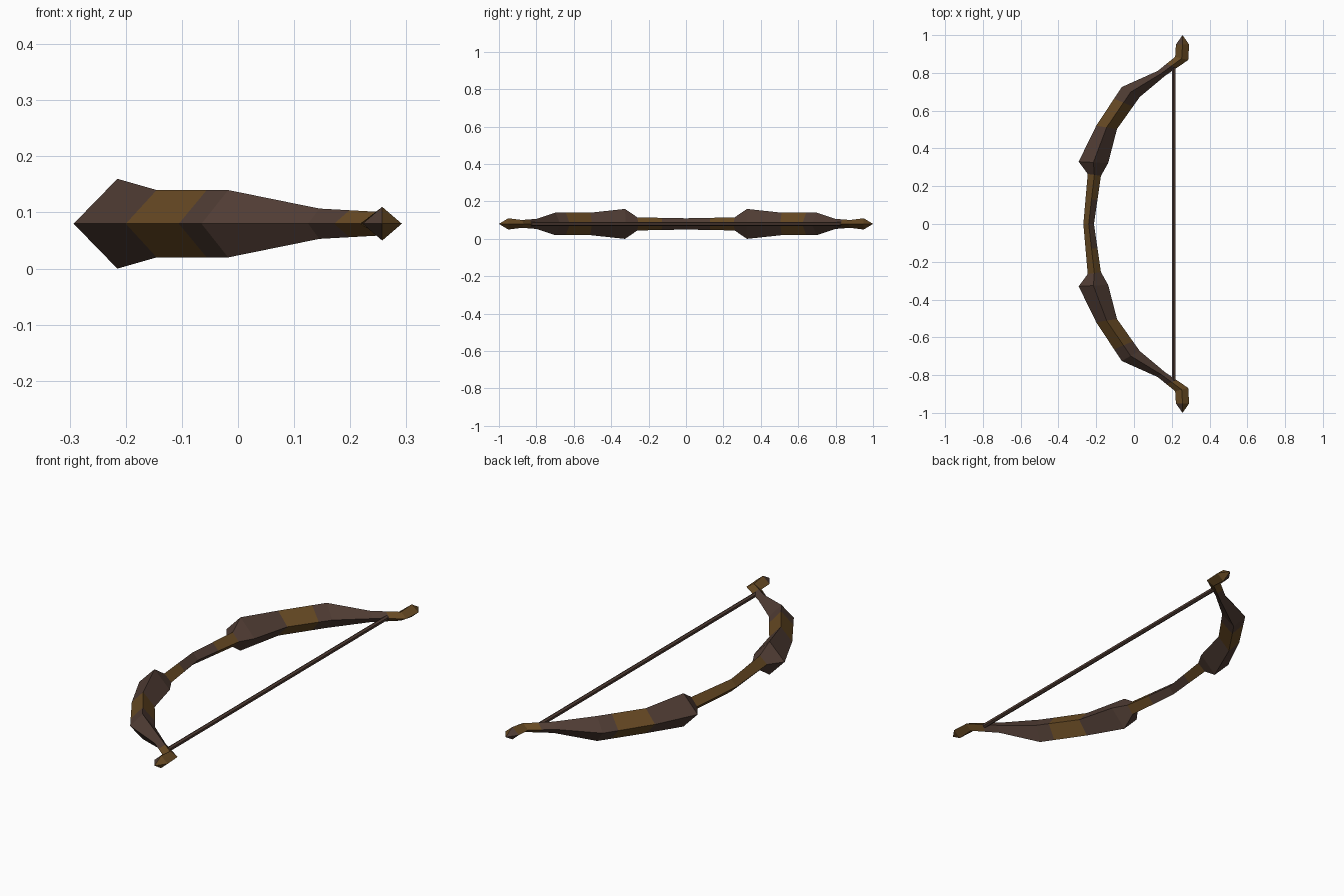
import bpy
import bmesh
from mathutils import Vector

cube = bpy.data.objects.get("Cube")
if cube:
    bpy.data.objects.remove(cube)

MID_Z = 0.08


def material(name, color):
    mat = bpy.data.materials.new(name)
    mat.use_nodes = True
    mat.diffuse_color = color
    mat.node_tree.nodes["Principled BSDF"].inputs["Base Color"].default_value = color
    return mat


dark_wood = material("dark_brown_wood", (0.082, 0.047, 0.035, 1))
golden_wood = material("golden_brown_wood", (0.136, 0.068, 0.017, 1))
DARK, GOLD = 0, 1


def finish(name, bm):
    mesh = bpy.data.meshes.new(name)
    bm.to_mesh(mesh)
    bm.free()
    mesh.materials.append(dark_wood)
    mesh.materials.append(golden_wood)
    obj = bpy.data.objects.new(name, mesh)
    bpy.context.scene.collection.objects.link(obj)
    return obj


def ring(outer, inner, half_height):
    """Diamond section: outer ridge, top, inner ridge, bottom."""
    a, b = Vector((*outer, MID_Z)), Vector((*inner, MID_Z))
    middle, up = (a + b) / 2, Vector((0, 0, half_height))
    return [a, middle + up, b, middle - up]


def blend(r1, r2, t):
    return [p.lerp(q, t) for p, q in zip(r1, r2)]


def loft(name, rings, bands, apex=None):
    """Skin diamond rings; each band gives (outer colour, inner colour)."""
    bm = bmesh.new()
    loops = [[bm.verts.new(p) for p in r] for r in rings]
    tip = bm.verts.new(apex) if apex else None
    for k, (outer_col, inner_col) in enumerate(bands):
        a = loops[k]
        b = loops[k + 1] if k + 1 < len(loops) else None
        for i in range(4):
            j = (i + 1) % 4
            face = bm.faces.new((a[i], a[j], b[j], b[i]) if b else (a[i], a[j], tip))
            face.material_index = outer_col if i in (0, 3) else inner_col
    obj = finish(name, bm)
    mirror = obj.modifiers.new("both_ends", 'MIRROR')
    mirror.use_axis = (False, True, False)
    return obj


# Key sections from the grip centre to the nock
centre = ring((-0.268, 0), (-0.212, 0), 0.030)
grip_end = ring((-0.245, 0.265), (-0.175, 0.255), 0.035)
shoulder = ring((-0.293, 0.33), (-0.137, 0.322), 0.08)
limb_low = ring((-0.20, 0.52), (-0.09, 0.503), 0.06)
limb_high = ring((-0.065, 0.725), (0.03, 0.672), 0.06)
neck = ring((0.125, 0.81), (0.165, 0.785), 0.027)
hook_base = ring((0.218, 0.885), (0.287, 0.868), 0.021)
hook_top = ring((0.222, 0.95), (0.292, 0.95), 0.03)

# Slim handle
loft("grip", [centre, blend(centre, grip_end, 0.5), grip_end],
     [(GOLD, DARK), (GOLD, GOLD)])

# Thick limbs with a golden band
loft("limbs",
     [grip_end, shoulder, limb_low, blend(limb_low, limb_high, 0.7), limb_high, neck],
     [(DARK, DARK), (DARK, DARK), (GOLD, GOLD), (DARK, DARK), (DARK, DARK)])

# Hooked ends that hold the string
loft("nocks", [neck, blend(neck, hook_base, 0.5), hook_base, hook_top],
     [(DARK, DARK), (GOLD, GOLD), (GOLD, GOLD), (DARK, GOLD)], (0.257, 1.0, MID_Z))

# Taut string
bpy.ops.mesh.primitive_cylinder_add(vertices=6, radius=0.011, depth=1.66,
                                    location=(0.21, 0, MID_Z),
                                    rotation=(1.5708, 0, 0))
string = bpy.context.object
string.name = "string"
string.data.materials.append(dark_wood)
